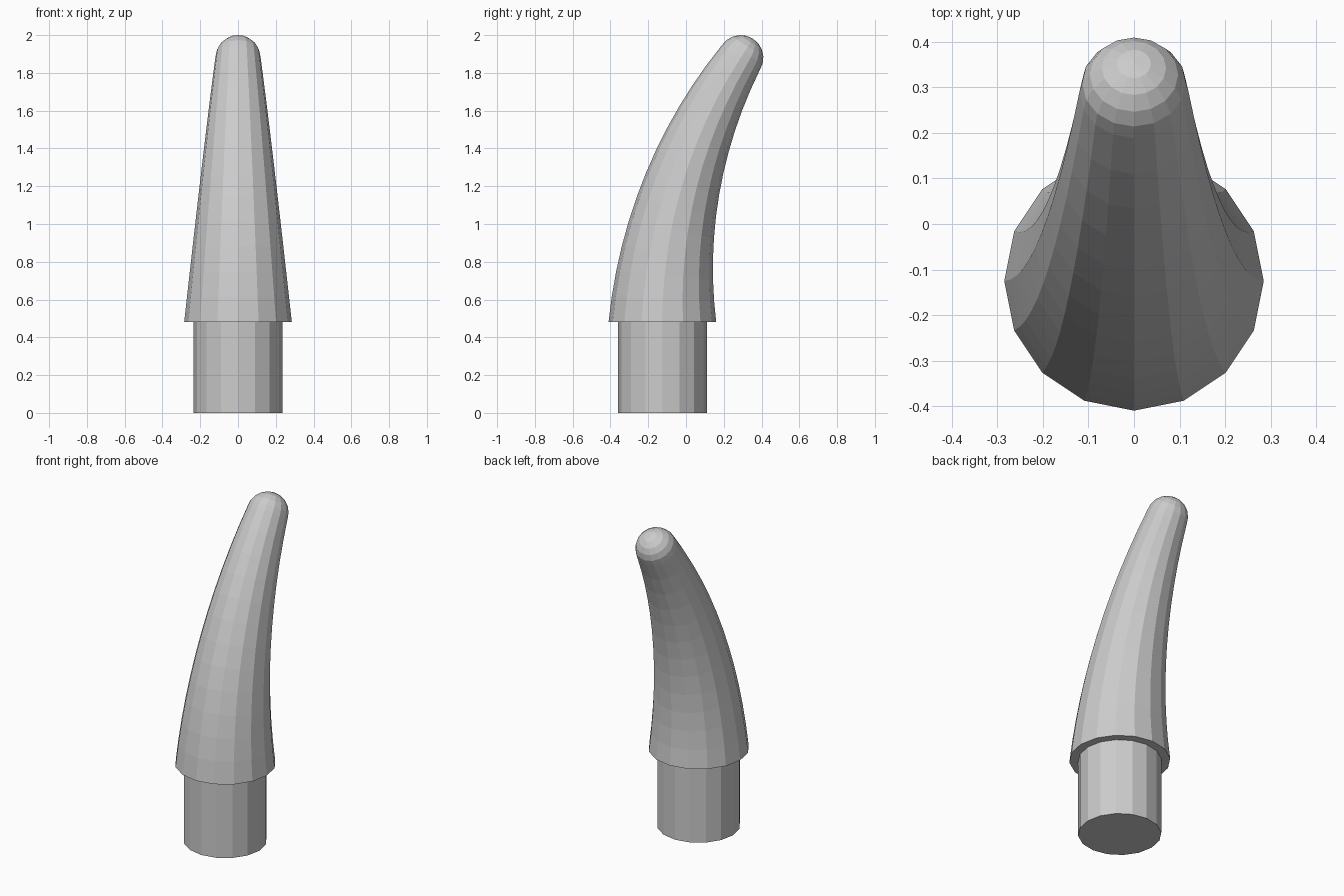
import bpy, bmesh
from math import sin, cos, pi, radians

if "Cube" in bpy.data.objects:
    bpy.data.objects.remove(bpy.data.objects["Cube"])

SIDES = 16


def ring(bm, y, z, tilt, r):
    # circle of vertices whose axis leans toward +y by tilt
    return [bm.verts.new((r * cos(a), y + r * sin(a) * cos(tilt), z - r * sin(a) * sin(tilt)))
            for a in (2 * pi * i / SIDES for i in range(SIDES))]


def loft(name, sections, pole=None):
    bm = bmesh.new()
    rings = [ring(bm, *s) for s in sections]
    bm.faces.new(rings[0][::-1])
    for lo, hi in zip(rings, rings[1:]):
        for i in range(SIDES):
            j = (i + 1) % SIDES
            bm.faces.new((lo[i], lo[j], hi[j], hi[i]))
    if pole:
        tip = bm.verts.new(pole)
        for i in range(SIDES):
            bm.faces.new((rings[-1][i], rings[-1][(i + 1) % SIDES], tip))
    else:
        bm.faces.new(rings[-1])
    bmesh.ops.recalc_face_normals(bm, faces=bm.faces)
    mesh = bpy.data.meshes.new(name)
    bm.to_mesh(mesh)
    bm.free()
    obj = bpy.data.objects.new(name, mesh)
    bpy.context.collection.objects.link(obj)
    return obj


BASE_Y, BASE_Z = -0.125, 0.48
END = radians(33)
TIP_R, BASE_R = 0.12, 0.285
BEND = (2 - TIP_R - BASE_Z) / sin(END)

# straight mounting peg
loft("peg", [(BASE_Y, 0, 0, 0.235), (BASE_Y, BASE_Z, 0, 0.235)])

# tapered horn bent along a circular arc
STEPS = 12
sections = []
for k in range(STEPS + 1):
    t = k / STEPS
    a = END * t
    sections.append((BASE_Y + BEND * (1 - cos(a)), BASE_Z + BEND * sin(a), a,
                     BASE_R + (TIP_R - BASE_R) * t))

# rounded tip
cy, cz = sections[-1][:2]
CAP = 5
for k in range(1, CAP):
    e = pi / 2 * k / CAP
    h = TIP_R * sin(e)
    sections.append((cy + h * sin(END), cz + h * cos(END), END, TIP_R * cos(e)))
loft("horn", sections, (0, cy + TIP_R * sin(END), cz + TIP_R * cos(END)))
